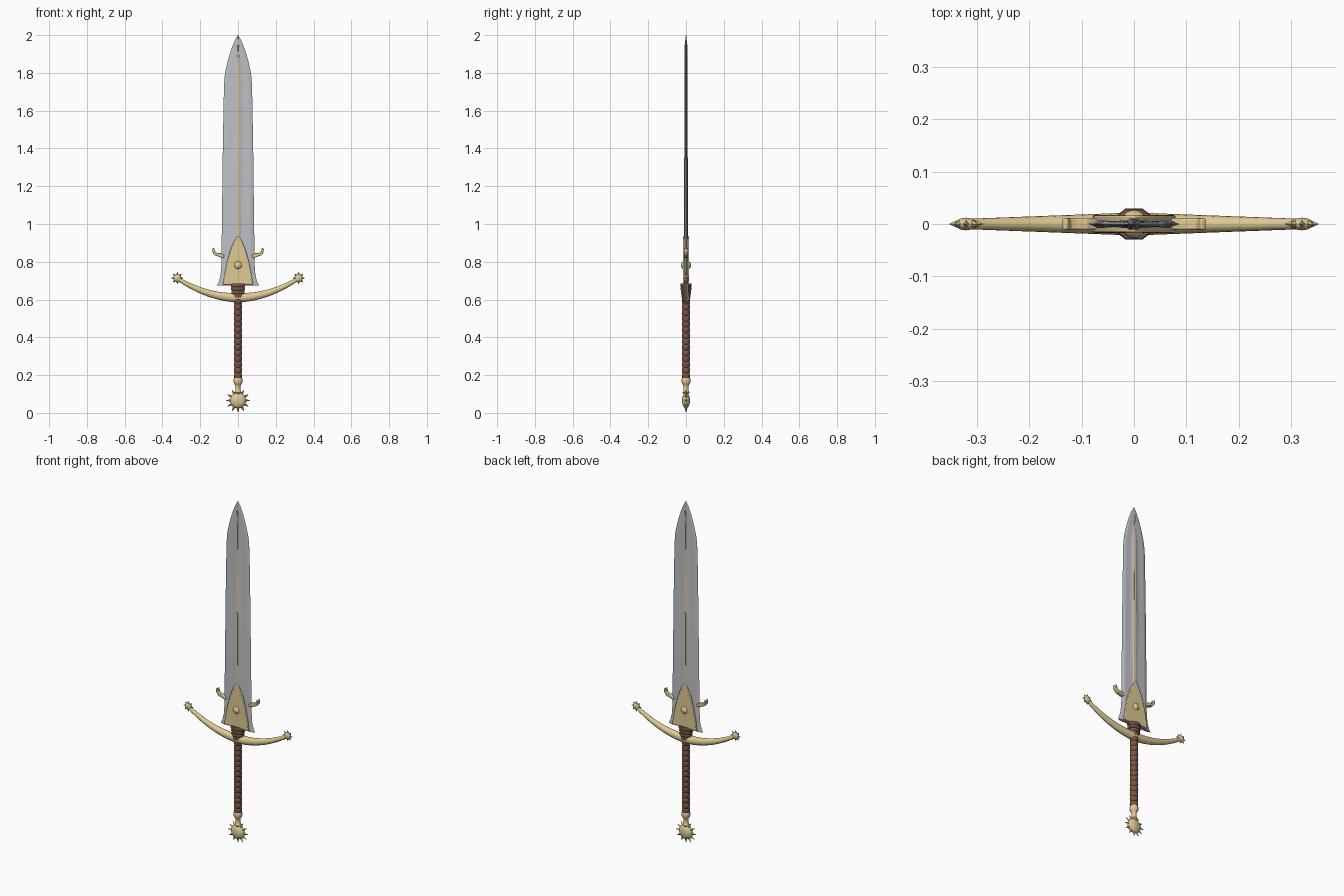
import bpy, bmesh, math
from mathutils import Vector, Matrix

if "Cube" in bpy.data.objects:
    bpy.data.objects.remove(bpy.data.objects["Cube"])


def material(name, rgb):
    m = bpy.data.materials.new(name)
    m.diffuse_color = (*rgb, 1)
    m.use_nodes = True
    m.node_tree.nodes["Principled BSDF"].inputs["Base Color"].default_value = m.diffuse_color
    return m


GOLD = material("gold", (0.74, 0.59, 0.30))
BROWN = material("leather", (0.19, 0.095, 0.06))
STEEL = material("steel", (0.52, 0.53, 0.56))


def finish(name, bm, mat, angle=35):
    bmesh.ops.recalc_face_normals(bm, faces=bm.faces[:])
    me = bpy.data.meshes.new(name)
    bm.to_mesh(me)
    bm.free()
    ob = bpy.data.objects.new(name, me)
    bpy.context.collection.objects.link(ob)
    me.materials.append(mat)
    bpy.ops.object.select_all(action='DESELECT')
    ob.select_set(True)
    bpy.context.view_layer.objects.active = ob
    bpy.ops.object.shade_smooth_by_angle(angle=math.radians(angle))
    return ob


def loft(name, rings, mat, angle=35):
    """Skin a list of closed rings and cap both ends."""
    bm = bmesh.new()
    vs = [[bm.verts.new(p) for p in r] for r in rings]
    n = len(vs[0])
    for a, b in zip(vs, vs[1:]):
        for i in range(n):
            bm.faces.new((a[i], a[(i + 1) % n], b[(i + 1) % n], b[i]))
    bm.faces.new(vs[0])
    bm.faces.new(vs[-1])
    return finish(name, bm, mat, angle)


def lathe(name, profile, mat, sides=24, sy=1.0, angle=35):
    rings = [[(r * math.cos(2 * math.pi * (i + .5) / sides),
               r * sy * math.sin(2 * math.pi * (i + .5) / sides), z)
              for i in range(sides)] for r, z in profile]
    return loft(name, rings, mat, angle)


def plate(name, outline, half, mat, bevel=0.0):
    """Flat x-z outline thickened along y."""
    ob = loft(name, [[(x, y, z) for x, z in outline] for y in (-half, half)], mat)
    if bevel:
        b = ob.modifiers.new("bevel", 'BEVEL')
        b.width, b.segments = bevel, 2
    return ob


def spiked_ball(name, x, z, r, depth, tip, count, cone_r):
    """Flattened ball with a ring of four-sided spikes around its rim."""
    bm = bmesh.new()
    bmesh.ops.create_uvsphere(bm, u_segments=24, v_segments=14, radius=1,
                              matrix=Matrix.Translation((x, 0, z)) @ Matrix.Diagonal((r, depth, r, 1)))
    base = r * 0.85
    for i in range(count):
        a = 2 * math.pi * i / count - math.pi / 2
        d = Vector((math.cos(a), 0, math.sin(a)))
        rot = d.to_track_quat('Z', 'Y').to_matrix().to_4x4()
        mid = Vector((x, 0, z)) + d * (base + tip) / 2
        bmesh.ops.create_cone(bm, cap_ends=True, segments=4, radius1=cone_r, radius2=0,
                              depth=tip - base, matrix=Matrix.Translation(mid) @ rot)
    return finish(name, bm, GOLD)


# blade: hollow-ground section with sharp edges, flared at the base
stations = [(0.675, .112, .012), (0.695, .101, .012), (0.73, .092, .012), (0.80, .087, .012),
            (0.95, .086, .011), (1.34, .081, .0105), (1.36, .081, .0085), (1.60, .077, .008),
            (1.74, .074, .008), (1.80, .069, .0075), (1.87, .053, .007), (1.93, .034, .006),
            (1.97, .018, .004), (2.0, .001, .001)]
half_section = [(1, 0), (.80, .60), (.74, .65), (.45, .50), (.15, .75), (.10, 1)]
rings = []
for z, w, t in stations:
    q = [(w * u, t * v) for u, v in half_section]
    top = q + [(-x, y) for x, y in reversed(q)]
    bottom = [(x, -y) for x, y in reversed(top[1:-1])]
    rings.append([(x, y, z) for x, y in top + bottom])
loft("blade", rings, STEEL, 25)

# thin gold inlay along the blade centre, both faces
plate("blade_inlay_lower", [(-.006, .9), (.006, .9), (.006, 1.35), (-.006, 1.35)], .0117, GOLD)
plate("blade_inlay_upper", [(-.006, 1.35), (.006, 1.35), (.004, 1.86), (0, 1.95), (-.004, 1.86)],
      .0088, GOLD)

# arched gold plate over the blade base, with round studs
right = [(.080, .68), (.072, .73), (.058, .80), (.040, .865), (.018, .915)]
plate("blade_plate", right + [(0, .937)] + [(-x, z) for x, z in reversed(right)], .017, GOLD, .004)
bm = bmesh.new()
bmesh.ops.create_uvsphere(bm, u_segments=24, v_segments=12, radius=1,
                          matrix=Matrix.Translation((0, 0, .782)) @ Matrix.Diagonal((.026, .027, .026, 1)))
finish("plate_stud", bm, GOLD)

# small upturned hooks beside the blade
hook = [(.070, .832), (.090, .846), (.108, .846), (.121, .853), (.127, .874), (.137, .870),
        (.135, .850), (.122, .834), (.100, .826), (.080, .820)]
for side, s in (("left", -1), ("right", 1)):
    plate("hook_" + side, [(s * x, z) for x, z in hook], .011, GOLD, .003)

# curved crossguard, tapering to the ends
rings = []
for i in range(33):
    t = -1 + i / 16
    x, z = .315 * t, .610 + .098 * t * t
    n = Vector((-2 * .098 * t / .315, 0, 1)).normalized()
    hz, hy = .025 - .015 * abs(t) ** 1.1, .022 - .012 * abs(t)
    rings.append([Vector((x, 0, z)) + n * hz * math.sin(a) + Vector((0, hy * math.cos(a), 0))
                  for a in [2 * math.pi * k / 16 for k in range(16)]])
loft("crossguard", rings, GOLD)
for side, s in (("left", -1), ("right", 1)):
    spiked_ball("guard_star_" + side, s * .321, .714, .021, .012, .033, 8, .007)

# leather wrap between guard and blade
wrap = []
for i in range(4):
    z = .610 + i * .019
    r = .034 + .0025 * i
    wrap += [(r - .003, z), (r, z + .004), (r, z + .015), (r - .003, z + .019)]
lathe("guard_wrap", wrap, BROWN, 8, .78)

# ribbed grip
grip = []
for i in range(14):
    z = .18 + i * .0305
    grip += [(.0185, z), (.0215, z + .007), (.0225, z + .015), (.0215, z + .024)]
lathe("grip", grip + [(.0185, .607)], BROWN, 20)

# pommel collar, neck and spiked ball
lathe("pommel_collar", [(.012, .100), (.019, .108), (.013, .120), (.013, .140), (.016, .150),
                        (.022, .157), (.024, .167), (.023, .178), (.019, .188)], GOLD, 24)
spiked_ball("pommel", 0, .066, .042, .021, .066, 12, .009)
